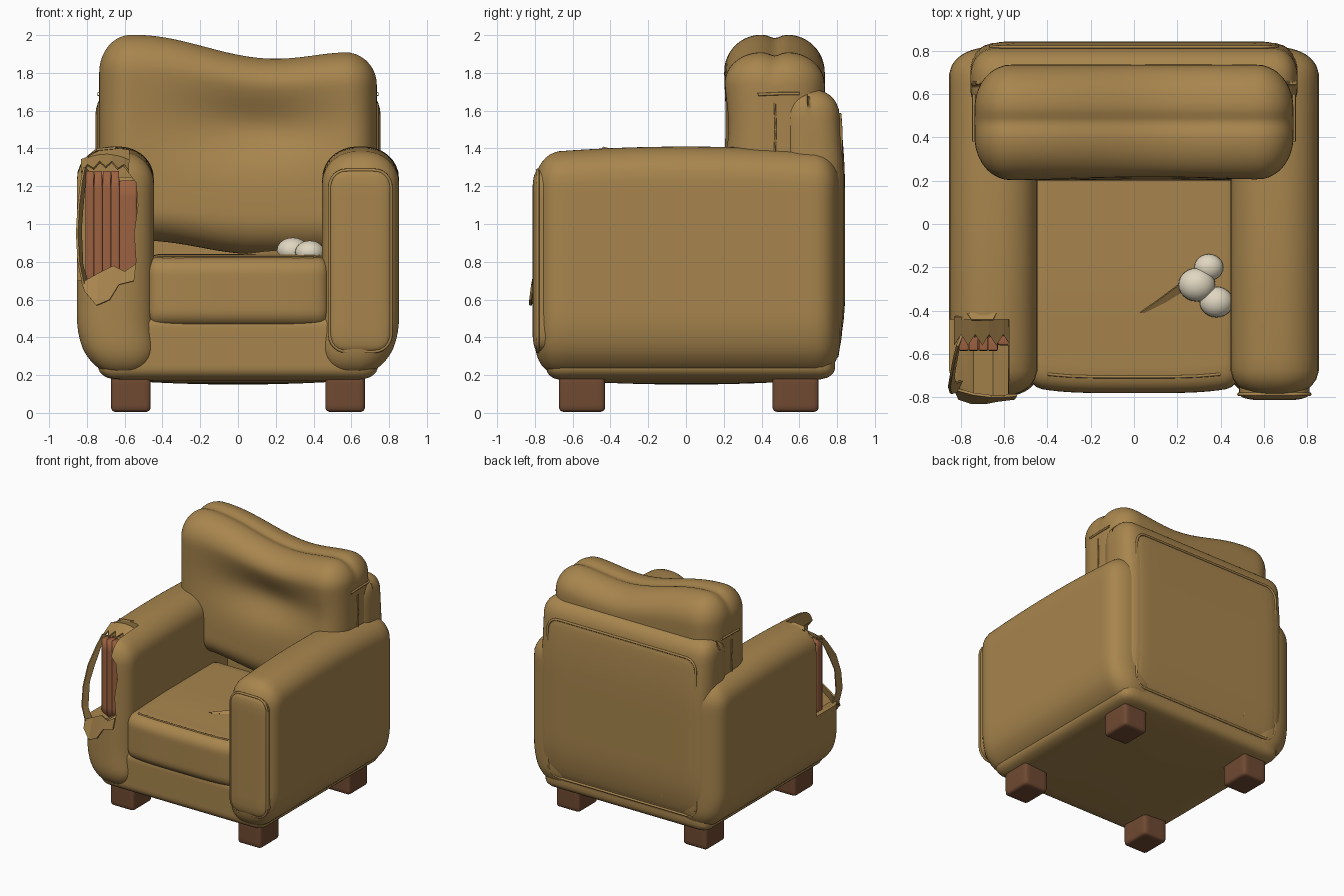
import bpy, bmesh, math
from mathutils import Vector

cube = bpy.data.objects.get("Cube")
if cube:
    bpy.data.objects.remove(cube)


def material(name, color):
    m = bpy.data.materials.new(name)
    m.use_nodes = True
    m.diffuse_color = (*color, 1)
    m.node_tree.nodes["Principled BSDF"].inputs["Base Color"].default_value = (*color, 1)
    return m


FABRIC = material("tan_upholstery", (0.39, 0.235, 0.075))
LEG = material("dark_wood", (0.162, 0.068, 0.032))
WOOD = material("red_wood", (0.33, 0.12, 0.052))
STUFFING = material("cream_stuffing", (0.75, 0.68, 0.53))


def add_object(name, bm, mat, smooth=True):
    bmesh.ops.recalc_face_normals(bm, faces=bm.faces)
    mesh = bpy.data.meshes.new(name)
    bm.to_mesh(mesh)
    bm.free()
    mesh.materials.append(mat)
    for f in mesh.polygons:
        f.use_smooth = smooth
    ob = bpy.data.objects.new(name, mesh)
    bpy.context.collection.objects.link(ob)
    return ob


def soft_box(name, lo, hi, radii, mat, cuts=23, deform=None):
    """Box with elliptical edge rounding, denser towards its edges."""
    bm = bmesh.new()
    bmesh.ops.create_cube(bm, size=2)
    bmesh.ops.subdivide_edges(bm, edges=bm.edges[:], cuts=cuts, use_grid_fill=True)
    lo, hi = Vector(lo), Vector(hi)
    mid, half = (lo + hi) / 2, (hi - lo) / 2
    for v in bm.verts:
        inner, d = Vector(), Vector()
        for i in range(3):
            p = math.sin(v.co[i] * math.pi / 2) * half[i]
            lim = half[i] - radii[i]
            inner[i] = max(-lim, min(lim, p))
            d[i] = (p - inner[i]) / radii[i]
        d.normalize()
        v.co = mid + inner + Vector([d[i] * radii[i] for i in range(3)])
        if deform:
            deform(v.co)
    return add_object(name, bm, mat)


def tube(name, pts, radius, mat, cyclic=False):
    cu = bpy.data.curves.new(name, "CURVE")
    cu.dimensions = "3D"
    cu.bevel_depth = radius
    cu.bevel_resolution = 2
    sp = cu.splines.new("POLY")
    sp.points.add(len(pts) - 1)
    for p, co in zip(sp.points, pts):
        p.co = (*co, 1)
    sp.use_cyclic_u = cyclic
    cu.materials.append(mat)
    ob = bpy.data.objects.new(name, cu)
    bpy.context.collection.objects.link(ob)
    return ob


def panel_outline(x0, x1, z0, z1, r, y):
    pts = []
    corners = [(x1 - r, z1 - r), (x0 + r, z1 - r), (x0 + r, z0 + r), (x1 - r, z0 + r)]
    for k, (cx, cz) in enumerate(corners):
        for s in range(7):
            a = math.pi / 2 * (k + s / 6)
            pts.append((cx + r * math.cos(a), y, cz + r * math.sin(a)))
    return pts


def cloth(name, rows, thickness=0.012):
    """Torn scrap made by bridging two edge lines."""
    bm = bmesh.new()
    a, b = [[bm.verts.new(p) for p in row] for row in rows]
    for i in range(len(a) - 1):
        bm.faces.new((a[i], a[i + 1], b[i + 1], b[i]))
    ob = add_object(name, bm, FABRIC, False)
    ob.modifiers.new("thickness", "SOLIDIFY").thickness = thickness
    return ob


def ease(t):
    t = max(0, min(1, t))
    return 0.5 - 0.5 * math.cos(math.pi * t)


# Base and legs
def belly(co):
    if co.z < 0.3:
        co.z += 0.03 * max(abs(co.x) / 0.72, abs(co.y) / 0.76) ** 2

soft_box("base", (-0.74, -0.74, 0.15), (0.74, 0.79, 0.52), (0.1, 0.08, 0.06), FABRIC, 19, belly)
for side, sx in (("right", -1), ("left", 1)):
    for end, y in (("front", -0.55), ("back", 0.58)):
        x = 0.567 * sx
        soft_box(f"{end}_{side}_leg", (x - 0.105, y - 0.122, 0.005), (x + 0.105, y + 0.122, 0.2),
                 (0.025, 0.025, 0.025), LEG, 9)


# Seat cushion with front seam
def plump(co):
    if co.z > 0.7:
        co.z += 0.015 * ease((co.y + 0.75) / 0.5)
    if co.y < -0.6:
        co.y += 0.03 * (co.x / 0.48) ** 4

soft_box("seat_cushion", (-0.49, -0.78, 0.455), (0.49, 0.4, 0.825), (0.06, 0.09, 0.09), FABRIC, 23, plump)
tube("seat_seam", [(x / 10, -0.705 + 0.02 * (x / 4.5) ** 4, 0.823) for x in range(-4, 5)], 0.007, FABRIC)


# Armrests
def crown(co):
    if co.z > 0.8:
        co.z -= 0.035 * (co.y / 0.8) ** 2
    elif co.z < 0.5:
        co.x *= 1 - 0.06 * ease((0.5 - co.z) / 0.3)

arms = {}
for side, sx in (("right", -1), ("left", 1)):
    x0, x1 = sorted((0.445 * sx, 0.853 * sx))
    arms[side] = soft_box(f"{side}_armrest", (x0, -0.8, 0.2), (x1, 0.815, 1.41),
                          (0.185, 0.13, 0.17), FABRIC, 27, crown)
soft_box("left_arm_front_panel", (0.485, -0.812, 0.325), (0.81, -0.7, 1.285), (0.09, 0.03, 0.09), FABRIC, 15)
tube("left_arm_piping", panel_outline(0.485, 0.81, 0.325, 1.285, 0.09, -0.785), 0.009, FABRIC, True)

# Ragged hole in the right armrest
hole = [(-1, 1.6), (-1, 0.7), (-0.82, 0.7), (-0.74, 0.66), (-0.65, 0.72), (-0.57, 0.7), (-0.54, 0.8),
        (-0.55, 0.95), (-0.53, 1.1), (-0.54, 1.22), (-0.58, 1.27), (-0.57, 1.6)]
bm = bmesh.new()
face = bm.faces.new([bm.verts.new((x, -1, z)) for x, z in hole])
ext = bmesh.ops.extrude_face_region(bm, geom=[face])
bmesh.ops.translate(bm, vec=(0, 0.56, 0), verts=[g for g in ext["geom"] if isinstance(g, bmesh.types.BMVert)])
cutter = add_object("hole_cutter", bm, FABRIC, False)
cutter.hide_render = True
cutter.hide_viewport = True
cut = arms["right"].modifiers.new("hole", "BOOLEAN")
cut.object = cutter
cut.operation = "DIFFERENCE"
cut.solver = "EXACT"
bpy.context.view_layer.objects.active = arms["right"]
bpy.ops.object.select_all(action="DESELECT")
arms["right"].select_set(True)
bpy.ops.object.modifier_apply(modifier="hole")
bpy.ops.object.shade_smooth_by_angle(angle=math.radians(40))

# Exposed wooden slats
for i in range(4):
    x = -0.807 + i * 0.045
    soft_box(f"exposed_slat_{i + 1}", (x, -0.585, 0.64), (x + 0.044, -0.52, 1.28), (0.004, 0.004, 0.004), WOOD, 3)
soft_box("exposed_side_board", (-0.63, -0.56, 0.64), (-0.535, -0.51, 1.23), (0.008, 0.008, 0.008), WOOD, 3)
soft_box("arm_core", (-0.8, -0.52, 0.6), (-0.54, -0.42, 1.25), (0.01, 0.01, 0.01), FABRIC, 3)

# Torn cloth scraps around the hole
top_back = [(-0.83 + i * 0.0325, -0.43, 1.33 + 0.045 * math.sin(math.pi * (i + 1) / 10)) for i in range(9)]
top_front = [(p[0], -0.56 + 0.05 * (i % 2), p[2] - 0.07 + 0.03 * (i % 2)) for i, p in enumerate(top_back)]
cloth("torn_top_cloth", (top_back, top_front))
cloth("torn_top_scrap", ([(-0.77, -0.41, 1.385), (-0.63, -0.4, 1.4)], [(-0.75, -0.44, 1.4), (-0.65, -0.44, 1.41)]))
strip = [(-0.82, -0.56, 1.3), (-0.835, -0.62, 1.22), (-0.85, -0.7, 1.1), (-0.858, -0.75, 0.95),
         (-0.85, -0.78, 0.8), (-0.82, -0.77, 0.66)]
cloth("torn_side_strip", (strip, [(x + 0.02, y + 0.05, z - 0.02 * (-1) ** i)
                                  for i, (x, y, z) in enumerate(strip)]))
cloth("torn_lower_flap", (
    [(-0.83, -0.765, 0.69), (-0.74, -0.79, 0.74), (-0.66, -0.8, 0.78), (-0.6, -0.8, 0.75), (-0.54, -0.795, 0.79)],
    [(-0.81, -0.81, 0.64), (-0.75, -0.83, 0.57), (-0.68, -0.83, 0.6), (-0.63, -0.82, 0.68), (-0.55, -0.81, 0.7)]))


# Back frame with rear panel
def lean(co):
    if co.y > 0.65:
        co.y -= 0.05 * ease((0.6 - co.z) / 0.45) + 0.025 * ease((co.z - 1.2) / 0.5)

soft_box("back_frame", (-0.755, 0.5, 0.18), (0.755, 0.835, 1.71), (0.11, 0.13, 0.13), FABRIC, 23, lean)
rear = [Vector(p) for p in panel_outline(-0.66, 0.66, 0.3, 1.58, 0.09, 0.836)]
soft_box("rear_panel", (-0.66, 0.75, 0.3), (0.66, 0.842, 1.58), (0.09, 0.02, 0.09), FABRIC, 15, lean)
for p in rear:
    lean(p)
tube("rear_piping", rear, 0.009, FABRIC, True)
for name, x, z0, z1 in (("rear_slit_a", 0.4, 0.45, 0.85), ("rear_slit_b", -0.36, 0.4, 0.8)):
    tube(name, [(x, 0.838, z1), (x, 0.838, (z0 + z1) / 2), (x, 0.82, z0)], 0.004, FABRIC)


# Sagging back cushion
def sag(co):
    x, y, z = co
    top = 1.875 + (0.127 * ease((0.2 - x) / 0.75) if x < 0.2 else 0.035 * ease((x - 0.2) / 0.4))
    lift = max(0, (z - 1.3) / 0.7)
    co.z += (top - 2.0) * lift
    if z > 1.8:
        co.z -= 0.018 * math.exp(-((y - 0.47) / 0.035) ** 2)
    if y < 0.45:
        hollow = 0.1 * math.exp(-((z - 1.55) / 0.2) ** 2 - ((x - 0.08) / 0.42) ** 2)
        co.y += hollow * (0.45 - y) / 0.25
    if z < 1.3:
        co.z += 0.07 * ease((0.1 - x) / 0.6) * (1.3 - z) / 0.45

soft_box("back_cushion", (-0.735, 0.2, 0.84), (0.735, 0.735, 2.0), (0.17, 0.2, 0.2), FABRIC, 39, sag)
for side, x in (("right", -0.738), ("left", 0.738)):
    tube(f"{side}_cushion_seam", [(x, 0.38, 1.685), (x, 0.5, 1.69), (x, 0.6, 1.69)], 0.008, FABRIC)
    tube(f"{side}_cushion_crease", [(x, 0.47, 1.64), (x, 0.475, 1.5), (x, 0.47, 1.38)], 0.005, FABRIC)

# Stuffing bursting through a slit in the seat
for i, (x, y, z, r) in enumerate(((0.29, -0.28, 0.86, 0.08), (0.38, -0.36, 0.85, 0.073), (0.345, -0.2, 0.85, 0.063))):
    bm = bmesh.new()
    bmesh.ops.create_uvsphere(bm, u_segments=24, v_segments=14, radius=r)
    bmesh.ops.scale(bm, vec=(1.06, 0.97, 0.85), verts=bm.verts)
    bmesh.ops.translate(bm, vec=(x, y, z), verts=bm.verts)
    add_object(f"stuffing_tuft_{i + 1}", bm, STUFFING)
cloth("seat_slit_flap", ([(0.03, -0.41, 0.842), (0.13, -0.34, 0.855), (0.25, -0.25, 0.865)],
                         [(0.05, -0.41, 0.838), (0.15, -0.36, 0.838), (0.27, -0.29, 0.838)]), 0.008)
